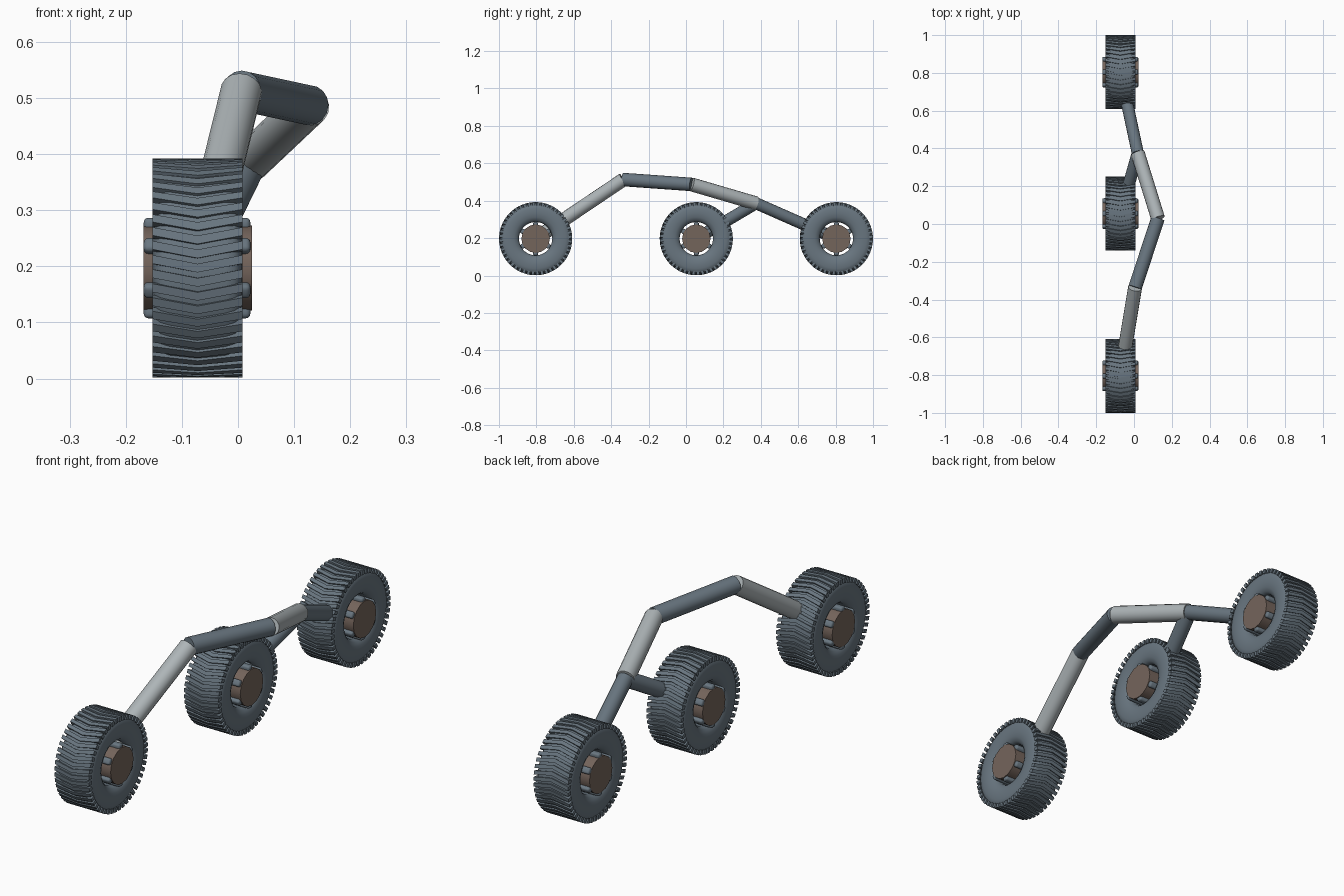
import bpy, bmesh, math
from mathutils import Vector, Matrix

cube = bpy.data.objects.get("Cube")
if cube:
    bpy.data.objects.remove(cube)


def material(name, rgb):
    m = bpy.data.materials.new(name)
    m.use_nodes = True
    m.diffuse_color = (*rgb, 1)
    m.node_tree.nodes["Principled BSDF"].inputs["Base Color"].default_value = (*rgb, 1)
    return m


SLATE = material("slate grey", (0.14, 0.18, 0.215))
PALE = material("pale grey", (0.42, 0.46, 0.475))
BROWN = material("hub brown", (0.175, 0.128, 0.105))


def finish(bm, name, mat, smooth=True):
    bmesh.ops.recalc_face_normals(bm, faces=bm.faces)
    mesh = bpy.data.meshes.new(name)
    bm.to_mesh(mesh)
    bm.free()
    mesh.materials.append(mat)
    obj = bpy.data.objects.new(name, mesh)
    bpy.context.collection.objects.link(obj)
    if smooth:
        bpy.ops.object.select_all(action='DESELECT')
        obj.select_set(True)
        bpy.context.view_layer.objects.active = obj
        bpy.ops.object.shade_smooth_by_angle(angle=math.radians(35))
    return obj


def rod(name, a, b, radius, sides, mat):
    """Capped cylinder from point a to point b."""
    a, b = Vector(a), Vector(b)
    turn = (b - a).to_track_quat('Z', 'Y').to_matrix().to_4x4()
    bm = bmesh.new()
    bmesh.ops.create_cone(bm, cap_ends=True, segments=sides, radius1=radius, radius2=radius,
                          depth=(b - a).length, matrix=Matrix.Translation((a + b) / 2) @ turn)
    return finish(bm, name, mat)


def on_wheel(centre, x, r, angle):
    """Point at a radius and angle about the axle; angle 0 faces the front."""
    return centre + Vector((x, -r * math.cos(angle), r * math.sin(angle)))


def tyre(name, c):
    # Rounded side walls around an open centre
    half = [(0.089, 0.056), (0.098, 0.069), (0.115, 0.077), (0.138, 0.080),
            (0.160, 0.079), (0.176, 0.075), (0.186, 0.066), (0.190, 0.050)]
    profile = half + [(r, -x) for r, x in reversed(half)]
    steps = 64
    bm = bmesh.new()
    rings = [[bm.verts.new(on_wheel(c, x, r, math.tau * i / steps)) for r, x in profile]
             for i in range(steps)]
    for i in range(steps):
        p, q = rings[i], rings[(i + 1) % steps]
        for j in range(len(profile)):
            k = (j + 1) % len(profile)
            bm.faces.new((p[j], p[k], q[k], q[j]))
    finish(bm, name, SLATE)


def treads(name, c, count=48):
    # Chevron bars, their points trailing towards the ground at the front
    bm = bmesh.new()
    width = math.tau / count * 0.6
    for i in range(count):
        base = math.tau * i / count
        sections = []
        for x, lead in ((-0.08, 0.04), (0, -0.04), (0.08, 0.04)):
            inner = 0.176 if x else 0.186
            corners = ((inner, 0), (0.1955, 0), (0.1955, width), (inner, width))
            sections.append([bm.verts.new(on_wheel(c, x, r, base + lead + a)) for r, a in corners])
        for p, q in zip(sections, sections[1:]):
            for j in range(4):
                k = (j + 1) % 4
                bm.faces.new((p[j], p[k], q[k], q[j]))
        bm.faces.new(sections[0])
        bm.faces.new(sections[-1])
    finish(bm, name, SLATE, smooth=False)


def hub_tabs(name, c, count=6):
    # Rounded tabs bridging the gap between hub and tyre
    bm = bmesh.new()
    for i in range(count):
        angle = math.tau * (i + 0.5) / count
        place = (Matrix.Translation(on_wheel(c, -0.001, 0.078, angle))
                 @ Matrix.Rotation(-angle, 4, 'X')
                 @ Matrix.Diagonal((0.19, 0.023, 0.027, 1)))
        bmesh.ops.create_cube(bm, size=1, matrix=place)
    bmesh.ops.bevel(bm, geom=bm.edges[:], offset=0.008, segments=3, profile=0.5, affect='EDGES')
    finish(bm, name, SLATE)


# Wheels
AXLE_X, AXLE_Z = -0.072, 0.197
wheels = {"front": -0.804, "middle": 0.055, "rear": 0.804}
centres = {}
for label, y in wheels.items():
    c = centres[label] = Vector((AXLE_X, y, AXLE_Z))
    tyre(label + "_tyre", c)
    treads(label + "_treads", c)
    hub_tabs(label + "_hub_tabs", c)
    rod(label + "_hub", c - Vector((0.096, 0, 0)), c + Vector((0.097, 0, 0)), 0.076, 16, BROWN)

# Suspension tubes
knee = Vector((0.006, -0.335, 0.513))
pivot = Vector((0.127, 0.03, 0.487))
fork = Vector((0.02, 0.375, 0.386))
rod("front_leg", centres["front"], knee, 0.037, 16, PALE)
rod("rocker_arm", knee, pivot, 0.036, 16, SLATE)
rod("bogie_arm", pivot, fork, 0.037, 16, PALE)
rod("rear_leg", fork, centres["rear"], 0.032, 16, SLATE)
rod("middle_leg", fork, centres["middle"], 0.032, 16, SLATE)
